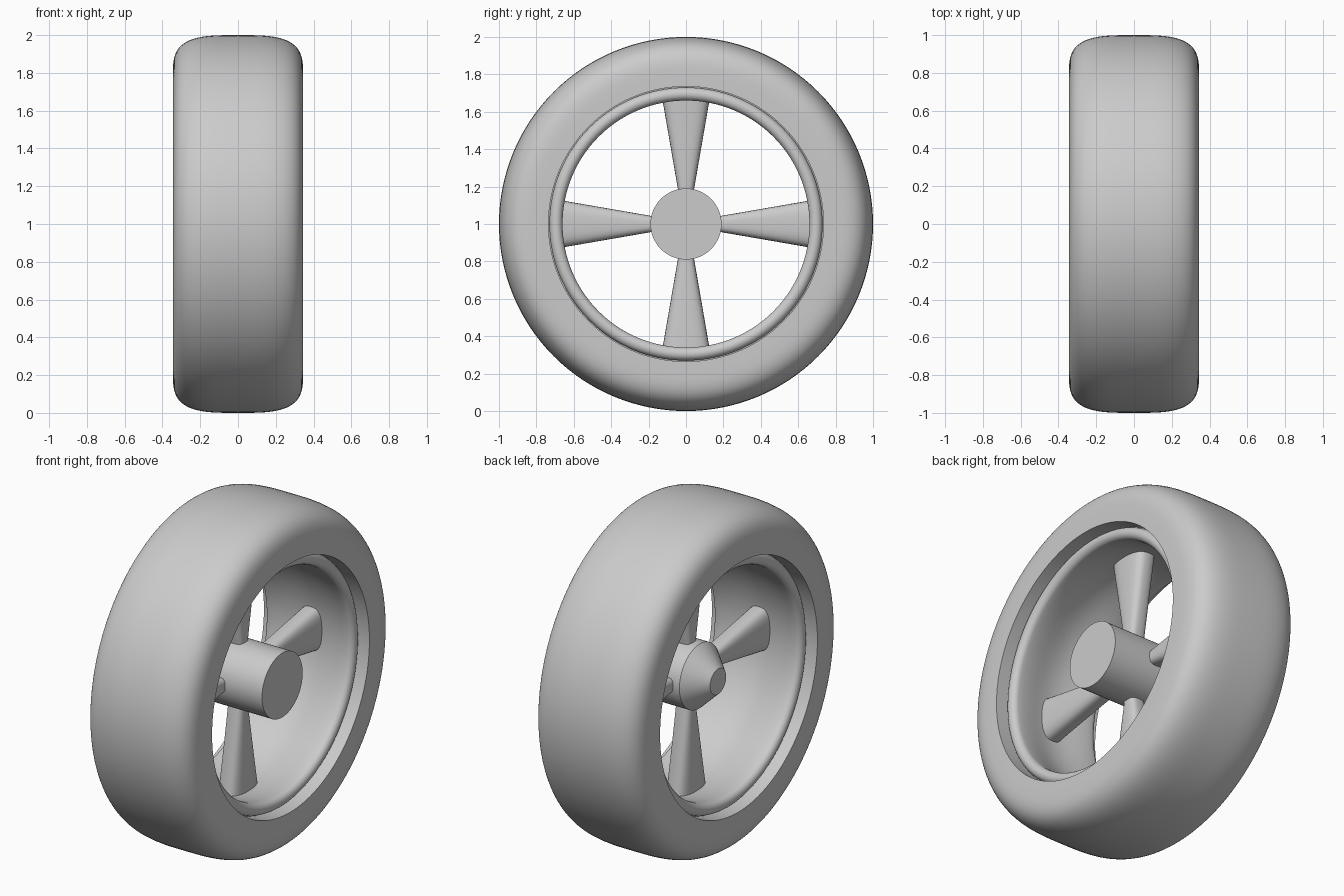
import bpy, bmesh, math

cube = bpy.data.objects.get("Cube")
if cube:
    bpy.data.objects.remove(cube, do_unlink=True)

AXLE_HEIGHT = 1.0

grey = bpy.data.materials.new("plain_grey")
grey.use_nodes = True
grey.diffuse_color = (0.6, 0.6, 0.6, 1)
grey.node_tree.nodes["Principled BSDF"].inputs["Base Color"].default_value = (0.6, 0.6, 0.6, 1)


def finish(name, bm):
    """Turn a bmesh into a smooth-shaded object at axle height."""
    bmesh.ops.recalc_face_normals(bm, faces=bm.faces)
    mesh = bpy.data.meshes.new(name)
    bm.to_mesh(mesh)
    bm.free()
    mesh.materials.append(grey)
    obj = bpy.data.objects.new(name, mesh)
    bpy.context.collection.objects.link(obj)
    obj.location.z = AXLE_HEIGHT
    bpy.ops.object.select_all(action='DESELECT')
    obj.select_set(True)
    bpy.context.view_layer.objects.active = obj
    bpy.ops.object.shade_smooth_by_angle(angle=math.radians(35))
    return obj


def bridge(bm, loops, closed):
    """Join equal vertex loops with quads; closed also joins last to first."""
    count = len(loops[0])
    for i in range(len(loops) if closed else len(loops) - 1):
        a, b = loops[i], loops[(i + 1) % len(loops)]
        for j in range(count):
            k = (j + 1) % count
            bm.faces.new((a[j], a[k], b[k], b[j]))


def revolve(name, profile, closed, segments=128):
    """Spin (x, radius) points around the axle; open profiles get end caps."""
    bm = bmesh.new()
    turns = [2 * math.pi * s / segments for s in range(segments)]
    loops = [[bm.verts.new((x, r * math.cos(t), r * math.sin(t))) for t in turns]
             for x, r in profile]
    bridge(bm, loops, closed)
    if not closed:
        bm.faces.new(loops[0])
        bm.faces.new(loops[-1])
    return finish(name, bm)


def rounded(angle, power):
    """Point on a unit superellipse."""
    c, s = math.cos(angle), math.sin(angle)
    return (math.copysign(abs(c) ** (2 / power), c),
            math.copysign(abs(s) ** (2 / power), s))


# Tyre: rounded tread, flat sidewalls, sharp-edged bore
profile = []
for i in range(41):
    u, v = rounded(math.pi * i / 40, 3.4)
    profile.append((0.345 * u, 0.78 + 0.22 * max(v, 0)))
profile += [(-0.345, 0.735), (-0.25, 0.735), (-0.25, 0.72),
            (0.25, 0.72), (0.25, 0.735), (0.345, 0.735)]
revolve("tyre", profile, True)

# Rim: rolled lip on both sides with a gently hollow barrel
LIP_X = 0.255
lip = [(LIP_X + 0.035 * math.sin(a), 0.695 + 0.035 * math.cos(a))
       for a in (math.pi * i / 12 for i in range(13))]
barrel = []
for i in range(1, 20):
    x = LIP_X * (1 - i / 10)
    barrel.append((x, 0.66 + 0.03 * math.cos(x / LIP_X * math.pi / 2) ** 2))
revolve("rim", lip + barrel + [(-x, r) for x, r in reversed(lip)], True)

# Hub: flat on one end, tapered nose on the other
revolve("hub", [(0.29, 0.19), (-0.09, 0.19), (-0.21, 0.075)], False, 64)


# Spokes: flat rounded arms that widen towards the rim
def spoke(name, turn):
    bm = bmesh.new()
    c, s = math.cos(turn), math.sin(turn)
    loops = []
    for i in range(9):
        t = i / 8
        r = 0.15 + 0.55 * t
        width, depth = 0.037 + 0.095 * t, 0.048 + 0.022 * t
        ring = []
        for j in range(32):
            u, v = rounded(2 * math.pi * j / 32, 3)
            w = width * v
            ring.append(bm.verts.new((depth * u, r * c - w * s, r * s + w * c)))
        loops.append(ring)
    bridge(bm, loops, False)
    bm.faces.new(loops[0])
    bm.faces.new(loops[-1])
    finish(name, bm)


for n, label in enumerate(("back", "top", "front", "bottom")):
    spoke(label + "_spoke", n * math.pi / 2)
